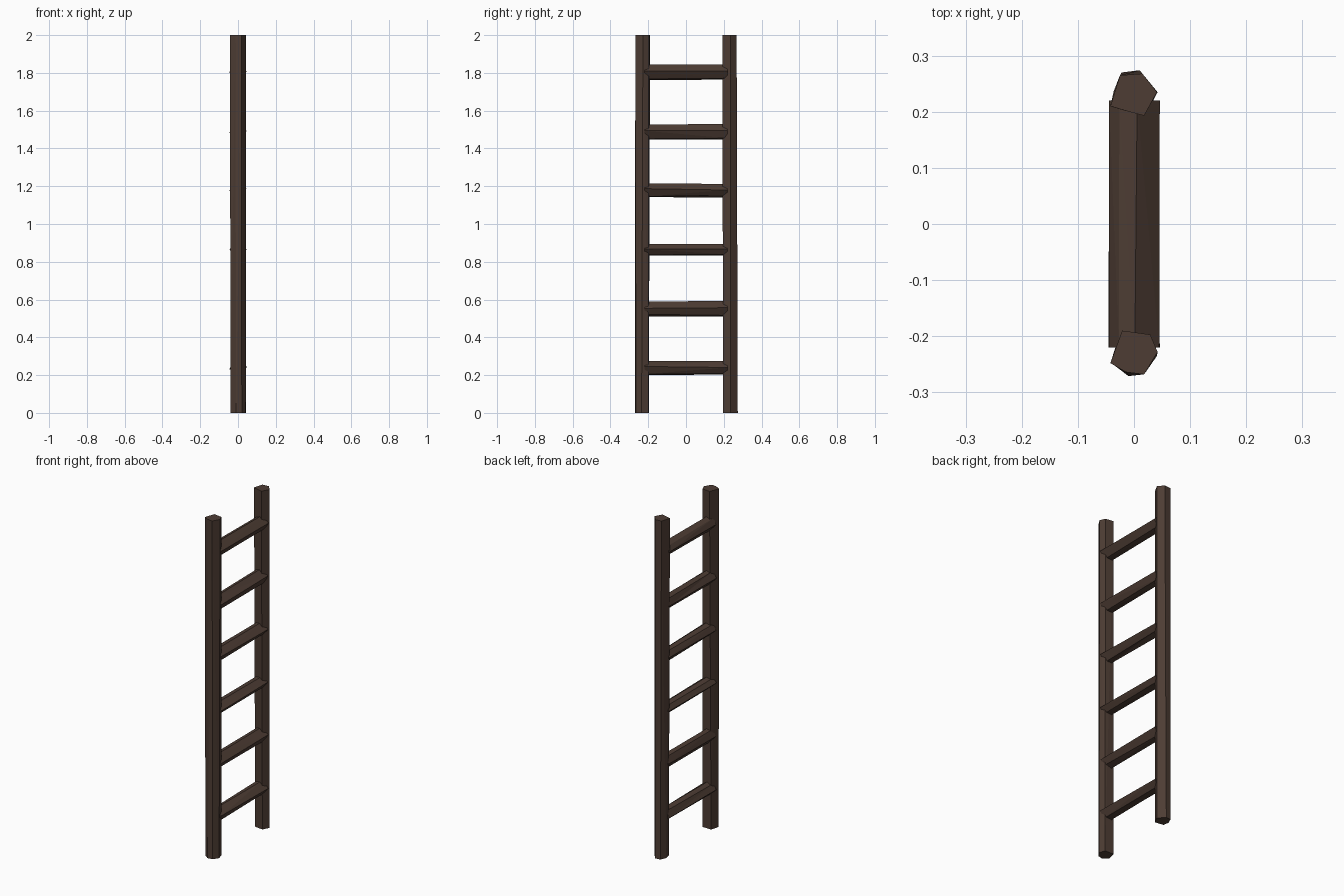
import bpy, bmesh, math, random

if "Cube" in bpy.data.objects:
    bpy.data.objects.remove(bpy.data.objects["Cube"])

random.seed(4)

wood = bpy.data.materials.new("dark_wood")
wood.diffuse_color = (0.075, 0.046, 0.034, 1)
wood.use_nodes = True
wood.node_tree.nodes["Principled BSDF"].inputs["Base Color"].default_value = wood.diffuse_color


def loft(name, rings):
    """Join equal-sized rings of points into a closed flat-faced beam."""
    bm = bmesh.new()
    loops = [[bm.verts.new(p) for p in ring] for ring in rings]
    n = len(loops[0])
    for a, b in zip(loops, loops[1:]):
        for i in range(n):
            j = (i + 1) % n
            bm.faces.new((a[i], a[j], b[j], b[i]))
    bm.faces.new(loops[0])
    bm.faces.new(loops[-1])
    bmesh.ops.triangulate(bm, faces=[f for f in bm.faces if len(f.verts) == 4])
    bmesh.ops.recalc_face_normals(bm, faces=bm.faces)
    mesh = bpy.data.meshes.new(name)
    bm.to_mesh(mesh)
    bm.free()
    mesh.materials.append(wood)
    obj = bpy.data.objects.new(name, mesh)
    bpy.context.collection.objects.link(obj)


# Rails: rough-hewn six-sided posts, slightly different at foot and tip
rails = {
    "rail_back": (
        [(-.036, .237), (-.022, .27), (.010, .274), (.042, .235), (.022, .196), (-.03, .203)],
        [(-.042, .210), (-.025, .265), (.015, .268), (.041, .235), (.018, .193), (-.012, .201)]),
    "rail_front": (
        [(-.026, -.197), (.030, -.199), (.041, -.235), (.020, -.265), (-.010, -.271), (-.040, -.248)],
        [(-.021, -.190), (.029, -.197), (.042, -.228), (.018, -.268), (-.014, -.264), (-.042, -.248)]),
}
for name, (foot, tip) in rails.items():
    loft(name, [[(x, y, 0) for x, y in foot], [(x, y, 2) for x, y in tip]])

# Rungs: six-sided bars, widest at mid height, with a ridge on top
rungs = [(.20, .275), (.51, .593), (.832, .896), (1.14, 1.215), (1.447, 1.53), (1.762, 1.845)]
section = [(-.043, -.05), (-.024, .75), (.003, 1), (.043, .15), (.022, -.8), (-.012, -1)]
for k, (lo, hi) in enumerate(rungs):
    mid, half = (lo + hi) / 2, (hi - lo) / 2
    rings = []
    for y in (-.22, .22):
        rings.append([(x + random.uniform(-.003, .003), y,
                       mid + half * max(-1, min(1, z + random.uniform(-.12, .12))))
                      for x, z in section])
    loft(f"rung_{k + 1}", rings)
